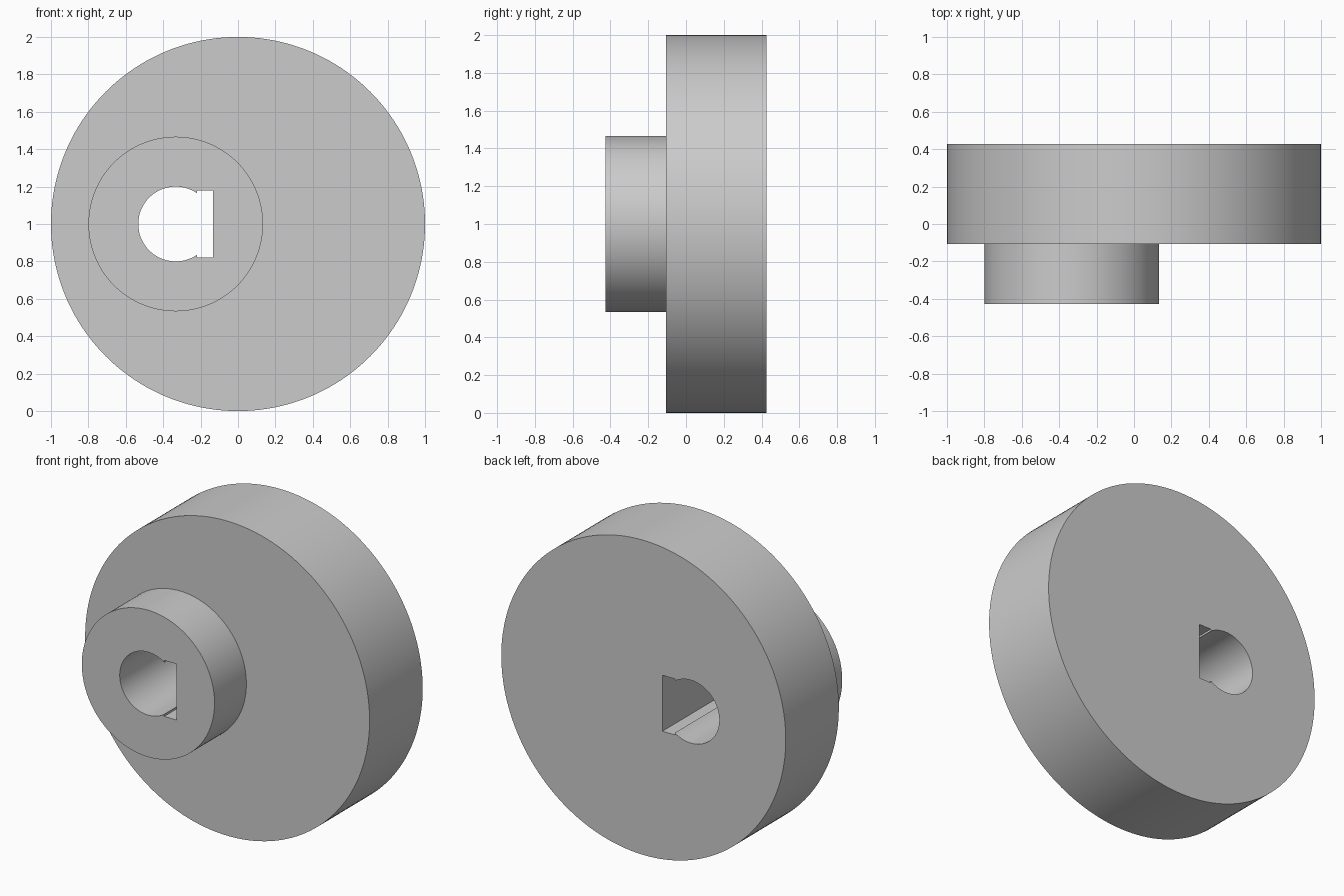
import bpy, bmesh, math
from mathutils import Vector

if "Cube" in bpy.data.objects:
    bpy.data.objects.remove(bpy.data.objects["Cube"])


def prism(name, profile, y0, y1):
    """Extrude a closed (x, z) profile along y."""
    bm = bmesh.new()
    face = bm.faces.new([bm.verts.new((x, y0, z)) for x, z in profile])
    ext = bmesh.ops.extrude_face_region(bm, geom=[face])
    verts = [g for g in ext["geom"] if isinstance(g, bmesh.types.BMVert)]
    bmesh.ops.translate(bm, verts=verts, vec=Vector((0, y1 - y0, 0)))
    bmesh.ops.recalc_face_normals(bm, faces=bm.faces)
    mesh = bpy.data.meshes.new(name)
    bm.to_mesh(mesh)
    bm.free()
    obj = bpy.data.objects.new(name, mesh)
    bpy.context.collection.objects.link(obj)
    return obj


def arc(cx, cz, r, a0, a1, n):
    return [(cx + r * math.cos(a0 + (a1 - a0) * i / n),
             cz + r * math.sin(a0 + (a1 - a0) * i / n)) for i in range(n + 1)]


def circle(cx, cz, r, n=128):
    return arc(cx, cz, r, 0, 2 * math.pi, n)[:-1]


def apply_boolean(target, tool, operation):
    mod = target.modifiers.new(operation.lower(), "BOOLEAN")
    mod.operation, mod.object, mod.solver = operation, tool, "EXACT"
    bpy.context.view_layer.objects.active = target
    bpy.ops.object.modifier_apply(modifier=mod.name)
    bpy.data.objects.remove(tool)


HUB_X, HUB_Z = -0.333, 1.0

# Large disc with an offset hub on its front
wheel = prism("eccentric_wheel", circle(0, 1, 1, 160), -0.1067, 0.4267)
hub = prism("hub", circle(HUB_X, HUB_Z, 0.4667), -0.4267, 0.1)
apply_boolean(wheel, hub, "UNION")

# Shaft hole: round bore opening into a flat-ended slot
slot_left, slot_right, slot_half = -0.22, -0.133, 0.178
a = math.acos((slot_left - HUB_X) / 0.2)
bore_profile = arc(HUB_X, HUB_Z, 0.2, a, 2 * math.pi - a, 80) + [
    (slot_left, HUB_Z - slot_half), (slot_right, HUB_Z - slot_half),
    (slot_right, HUB_Z + slot_half), (slot_left, HUB_Z + slot_half)]
bore = prism("bore_cutter", bore_profile, -0.6, 0.6)
bore.hide_render = True
apply_boolean(wheel, bore, "DIFFERENCE")

# Smooth round walls, crisp rims
bpy.ops.object.select_all(action="DESELECT")
wheel.select_set(True)
bpy.context.view_layer.objects.active = wheel
bpy.ops.object.shade_smooth_by_angle(angle=math.radians(30))
